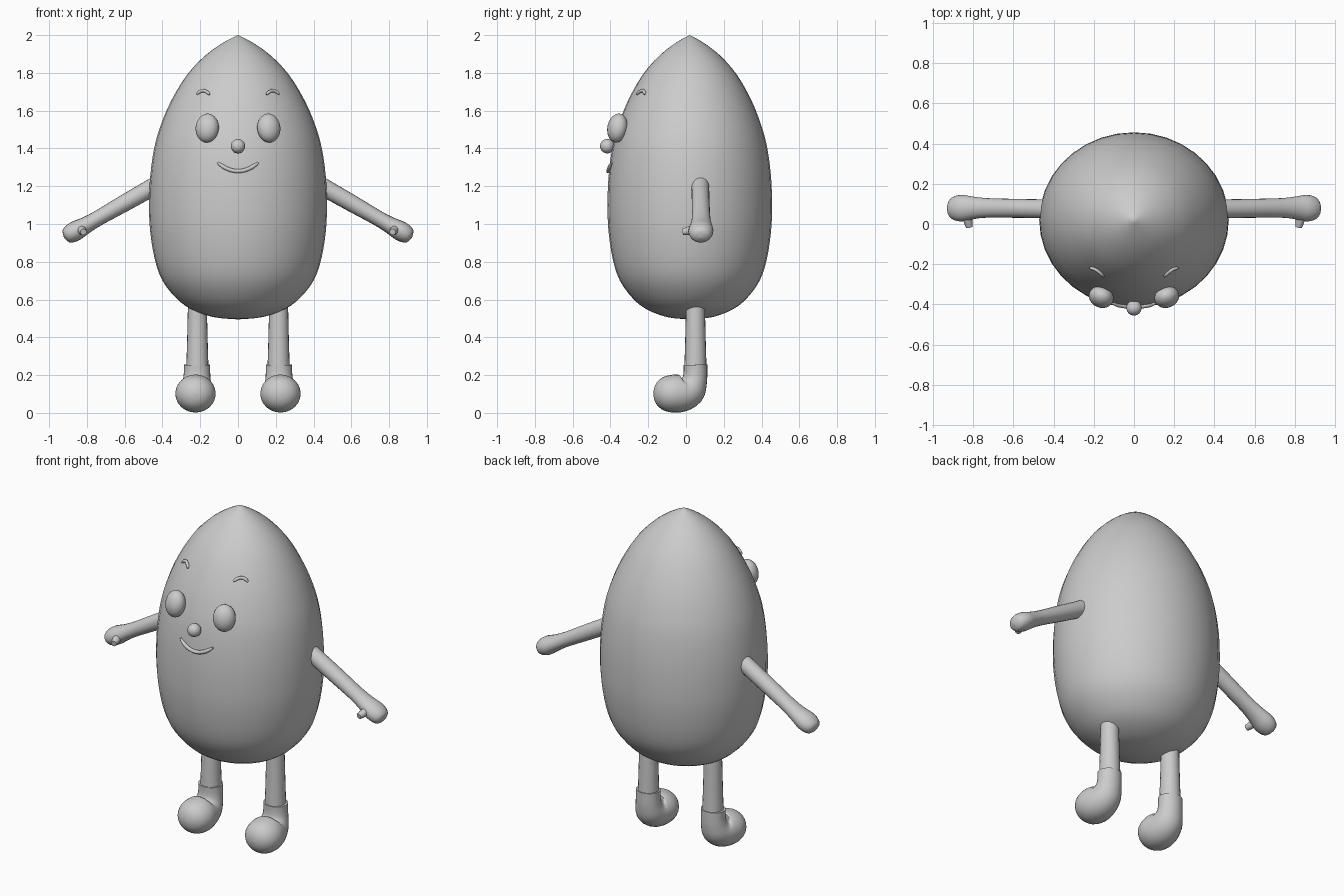
import bpy, bmesh, math
from mathutils import Vector, Matrix

if "Cube" in bpy.data.objects:
    bpy.data.objects.remove(bpy.data.objects["Cube"])

grey = bpy.data.materials.new("plain grey")
grey.diffuse_color = (0.6, 0.6, 0.6, 1)
grey.use_nodes = True
grey.node_tree.nodes["Principled BSDF"].inputs["Base Color"].default_value = grey.diffuse_color


def spline(keys, steps):
    """Catmull-Rom through tuples of any length."""
    k = [keys[0]] + list(keys) + [keys[-1]]
    out = []
    for i in range(1, len(k) - 2):
        for j in range(steps):
            t = j / steps
            out.append(tuple(
                0.5 * (2 * b + (c - a) * t + (2 * a - 5 * b + 4 * c - d) * t * t
                       + (3 * b - a - 3 * c + d) * t ** 3)
                for a, b, c, d in zip(*k[i - 1:i + 3])))
    return out + [tuple(keys[-1])]


def finish(name, bm, angle=50):
    bmesh.ops.remove_doubles(bm, verts=bm.verts[:], dist=1e-5)
    bmesh.ops.recalc_face_normals(bm, faces=bm.faces[:])
    mesh = bpy.data.meshes.new(name)
    bm.to_mesh(mesh)
    bm.free()
    mesh.materials.append(grey)
    ob = bpy.data.objects.new(name, mesh)
    bpy.context.collection.objects.link(ob)
    bpy.ops.object.select_all(action='DESELECT')
    ob.select_set(True)
    bpy.context.view_layer.objects.active = ob
    bpy.ops.object.shade_smooth_by_angle(angle=math.radians(angle))
    return ob


def tube(name, keys, side, steps=3, n=20):
    """Sweep ellipses along keys of (x, y, z, radius along side, other radius)."""
    rows = spline(keys, steps)
    pts = [Vector(r[:3]) for r in rows]
    bm = bmesh.new()
    rings = []
    for i, r in enumerate(rows):
        tan = (pts[min(i + 1, len(pts) - 1)] - pts[max(i - 1, 0)]).normalized()
        u = (side - tan * side.dot(tan)).normalized()
        v = tan.cross(u)
        rings.append([bm.verts.new(pts[i] + u * math.cos(a) * r[3] + v * math.sin(a) * r[4])
                      for a in (math.tau * j / n for j in range(n))])
    for a, b in zip(rings, rings[1:]):
        for j in range(n):
            bm.faces.new((a[j], a[(j + 1) % n], b[(j + 1) % n], b[j]))
    bm.faces.new(rings[0])
    bm.faces.new(rings[-1])
    return finish(name, bm)


def ball(name, centre, radii, tilt=0, turn=0):
    bm = bmesh.new()
    bmesh.ops.create_uvsphere(
        bm, u_segments=24, v_segments=16, radius=1,
        matrix=Matrix.Translation(centre) @ Matrix.Rotation(turn, 4, 'Z')
        @ Matrix.Rotation(tilt, 4, 'X') @ Matrix.Diagonal((*radii, 1)))
    return finish(name, bm)


# Egg body: lathed profile of (radius, height), slightly flattened front to back
CY, FLAT = 0.02, 0.925
profile = spline([(0, 0.495), (0.13, 0.507), (0.25, 0.55), (0.33, 0.61), (0.40, 0.70),
                  (0.44, 0.81), (0.465, 0.96), (0.471, 1.1), (0.465, 1.25), (0.444, 1.4),
                  (0.41, 1.52), (0.355, 1.65), (0.27, 1.79), (0.17, 1.895),
                  (0.075, 1.962), (0, 2.0)], 3)
bm = bmesh.new()
N = 36
rings = [[bm.verts.new((r * math.cos(math.tau * j / N), CY + FLAT * r * math.sin(math.tau * j / N), z))
          for j in range(N)] for r, z in profile]
for a, b in zip(rings, rings[1:]):
    for j in range(N):
        bm.faces.new((a[j], a[(j + 1) % N], b[(j + 1) % N], b[j]))
bmesh.ops.remove_doubles(bm, verts=bm.verts[:], dist=1e-5)
finish("body", bm, 80)


def front(x, z):
    """Depth of the front of the body at x, z."""
    for (r0, z0), (r1, z1) in zip(profile, profile[1:]):
        if z0 <= z <= z1:
            r = r0 + (r1 - r0) * (z - z0) / (z1 - z0)
            return CY - FLAT * math.sqrt(max(r * r - x * x, 0))
    return CY


def face_line(name, cx, half, cz, rise, radius):
    """Thin curved line lying on the front of the body."""
    keys = []
    for i in range(9):
        t = i / 4 - 1
        x, z = cx + half * t, cz + rise * t * t
        r = radius * (0.5 if abs(t) == 1 else 1)
        keys.append((x, front(x, z) - 0.004, z, r, r))
    tube(name, keys, Vector((0, 1, 0)), 2, 10)


# Face
ball("nose", (0, -0.417, 1.412), (0.038, 0.038, 0.038))
face_line("smile", 0, 0.108, 1.28, 0.045, 0.011)

for s, label in ((1, "right"), (-1, "left")):
    ball(label + "_eye", (s * 0.163, -0.363, 1.508), (0.063, 0.052, 0.077),
         math.radians(-10), math.radians(22 * s))
    face_line(label + "_eyebrow", s * 0.185, 0.034, 1.706, -0.02, 0.009)

    # Arm widening into a rounded mitten hand
    arm = [(0.42, 0.075, 1.213, 0.047, 0.048), (0.60, 0.078, 1.111, 0.047, 0.045),
           (0.74, 0.08, 1.031, 0.049, 0.041), (0.81, 0.08, 0.991, 0.058, 0.045),
           (0.855, 0.079, 0.966, 0.066, 0.052), (0.89, 0.078, 0.946, 0.060, 0.048),
           (0.912, 0.078, 0.933, 0.041, 0.034), (0.921, 0.078, 0.928, 0.002, 0.002)]
    tube(label + "_arm", [(s * k[0], *k[1:]) for k in arm], Vector((0, 1, 0)))
    tube(label + "_thumb", [(s * 0.835, 0.06, 0.98, 0.023, 0.023),
                            (s * 0.825, 0.015, 0.965, 0.022, 0.022),
                            (s * 0.818, -0.016, 0.958, 0.017, 0.017)],
         Vector((1, 0, 0)), 3, 12)

    # Leg
    tube(label + "_leg", [(s * 0.215, 0.05, 0.58, 0.05, 0.05),
                          (s * 0.215, 0.05, 0.40, 0.054, 0.054),
                          (s * 0.215, 0.05, 0.20, 0.06, 0.06)], Vector((1, 0, 0)))

    # Boot: ankle cuff bending forward into a round toe
    boot = [(0.217, 0.05, 0.255, 0.07, 0.063), (0.217, 0.05, 0.21, 0.07, 0.063),
            (0.218, 0.044, 0.165, 0.075, 0.068), (0.22, 0.022, 0.125, 0.087, 0.087),
            (0.223, -0.02, 0.106, 0.1, 0.099), (0.225, -0.07, 0.102, 0.107, 0.1),
            (0.225, -0.115, 0.102, 0.096, 0.09), (0.225, -0.148, 0.102, 0.071, 0.067),
            (0.225, -0.167, 0.102, 0.037, 0.035), (0.225, -0.173, 0.102, 0.002, 0.002)]
    tube(label + "_boot", [(s * k[0], *k[1:]) for k in boot], Vector((1, 0, 0)), 3, 24)
